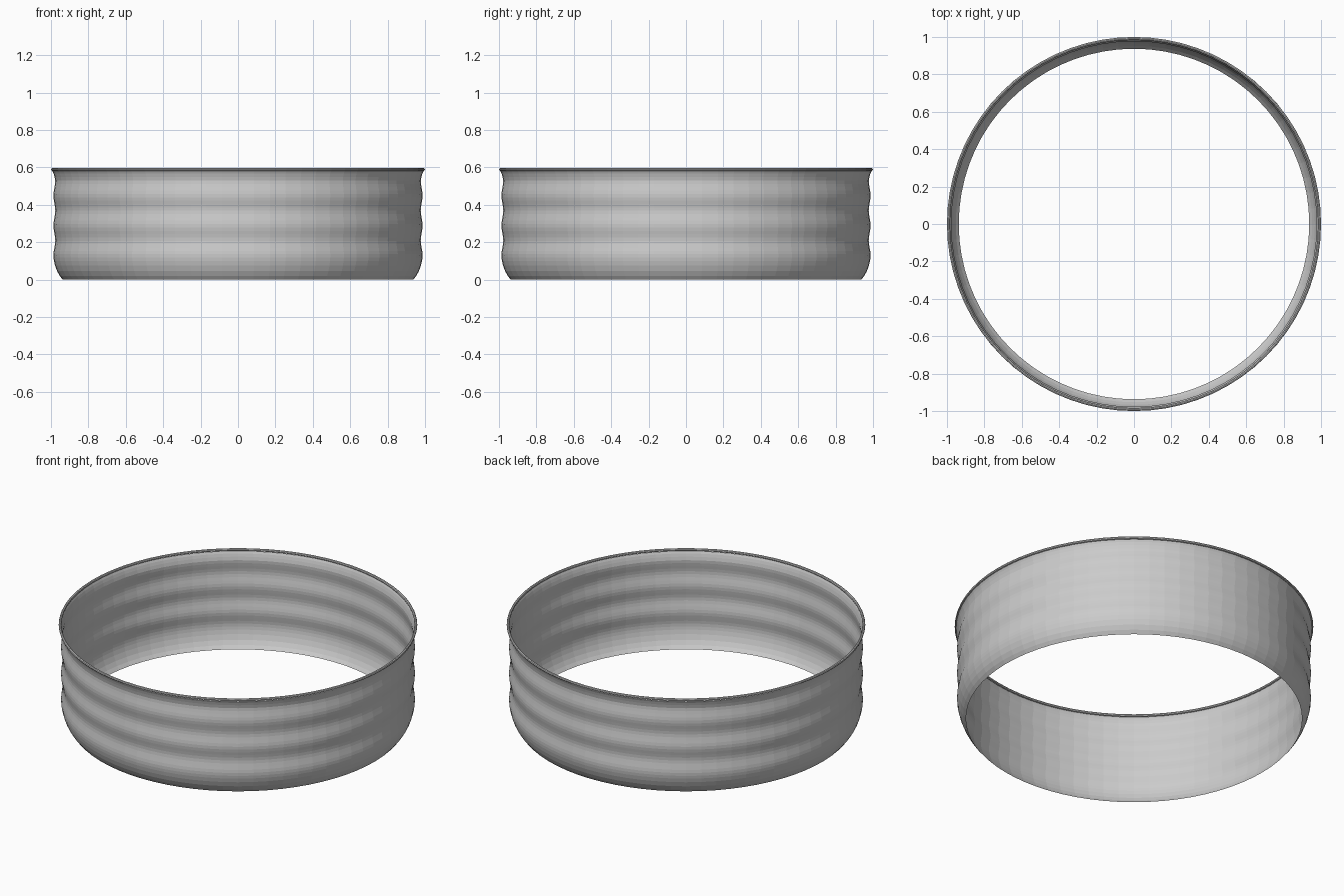
import bpy, bmesh, math

SEGMENTS = 72

cube = bpy.data.objects.get("Cube")
if cube:
    bpy.data.objects.remove(cube, do_unlink=True)


def make_material(name, colour):
    mat = bpy.data.materials.new(name)
    mat.use_nodes = True
    mat.diffuse_color = colour
    mat.node_tree.nodes["Principled BSDF"].inputs["Base Color"].default_value = colour
    return mat


def lathe(name, profile, mat):
    """Spin an open (radius, height) profile around z."""
    bm = bmesh.new()
    rings = []
    for r, z in profile:
        rings.append([bm.verts.new((r * math.cos(a), r * math.sin(a), z))
                      for a in (math.tau * i / SEGMENTS for i in range(SEGMENTS))])
    for low, high in zip(rings, rings[1:]):
        for i in range(SEGMENTS):
            j = (i + 1) % SEGMENTS
            bm.faces.new((low[i], low[j], high[j], high[i]))
    mesh = bpy.data.meshes.new(name)
    bm.to_mesh(mesh)
    bm.free()
    mesh.materials.append(mat)
    obj = bpy.data.objects.new(name, mesh)
    bpy.context.collection.objects.link(obj)
    return obj


grey = make_material("plain grey", (0.6, 0.6, 0.6, 1))

# Rounded lower edge, open at the bottom
profile = [(0.937, 0), (0.953, 0.02), (0.967, 0.045), (0.978, 0.075), (0.984, 0.1)]

# Rippled wall: three soft crests between shallow grooves
STEPS = 24
for k in range(1, STEPS + 1):
    z = 0.1 + 0.43 * k / STEPS
    profile.append((0.982 + 0.005 * math.cos(math.tau * (z - 0.13) / 0.16), z))

# Flared neck under the rim
profile += [(0.981, 0.55), (0.986, 0.567), (0.992, 0.58)]
lathe("rippled_wall", profile, grey)

# Small rolled rim
rim = [(0.992 + 0.008 * math.cos(a), 0.589 + 0.008 * math.sin(a))
       for a in (math.tau * k / 8 for k in range(9))]
lathe("rolled_rim", rim, grey)
